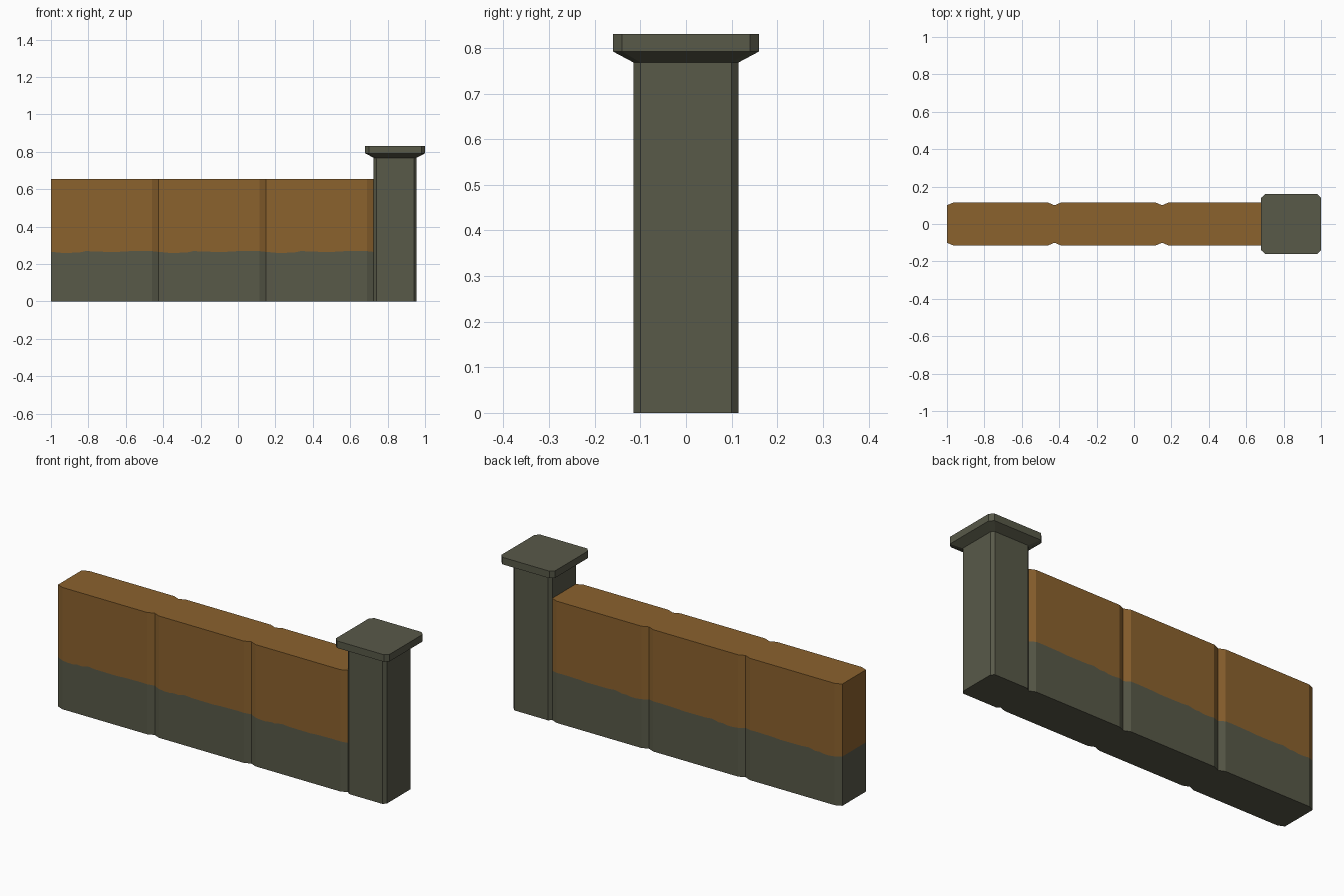
import bpy, bmesh

if "Cube" in bpy.data.objects:
    bpy.data.objects.remove(bpy.data.objects["Cube"])


def material(name, rgb):
    m = bpy.data.materials.new(name)
    m.diffuse_color = (*rgb, 1)
    m.use_nodes = True
    m.node_tree.nodes["Principled BSDF"].inputs["Base Color"].default_value = m.diffuse_color
    return m


STONE = material("grey stone", (0.098, 0.1, 0.066))
OCHRE = material("ochre render", (0.26, 0.122, 0.027))


def finish(bm, name, mats):
    bmesh.ops.recalc_face_normals(bm, faces=bm.faces)
    me = bpy.data.meshes.new(name)
    bm.to_mesh(me)
    bm.free()
    for m in mats:
        me.materials.append(m)
    ob = bpy.data.objects.new(name, me)
    bpy.context.collection.objects.link(ob)
    return ob


def skin(bm, rings):
    """Join closed rings of points with quads and cap both ends."""
    vs = [[bm.verts.new(p) for p in r] for r in rings]
    n = len(vs[0])
    for level, (a, b) in enumerate(zip(vs, vs[1:])):
        for i in range(n):
            j = (i + 1) % n
            f = bm.faces.new((a[i], a[j], b[j], b[i]))
            f.material_index = level
    bm.faces.new(vs[0][::-1]).material_index = 0
    bm.faces.new(vs[-1]).material_index = len(vs) - 2


def octagon(cx, h, c, z):
    """Square of half-width h with corners cut by c."""
    k = h - c
    pts = [(h, -k), (h, k), (k, h), (-k, h), (-h, k), (-h, -k), (-k, -h), (k, -h)]
    return [(cx + x, y, z) for x, y in pts]


# Wall: three bays with V joints, ragged colour line repeating in each bay
X0, BAY, TOP = -1.0, 0.575, 0.655
# (offset in bay, half thickness, height of colour line)
bay = [(0, .1, .265), (.035, .115, .262), (.07, .115, .258), (.1, .115, .258),
       (.125, .115, .263), (.15, .115, .261), (.19, .115, .27), (.23, .115, .266),
       (.36, .115, .265), (.4, .115, .268), (.5, .115, .27), (.54, .115, .269)]
side = [(X0 + n * BAY + dx, h, z) for n in range(3) for dx, h, z in bay]
side.append((X0 + 3 * BAY, .1, .265))
loop = [(x, -h, z) for x, h, z in side] + [(x, h, z) for x, h, z in reversed(side)]
bm = bmesh.new()
skin(bm, [[(x, y, 0) for x, y, z in loop], loop, [(x, y, TOP) for x, y, z in loop]])
finish(bm, "wall", [STONE, OCHRE])

# Pillar shaft
PX = 0.84
bm = bmesh.new()
skin(bm, [octagon(PX, .115, .015, 0), octagon(PX, .115, .015, .768)])
finish(bm, "pillar_shaft", [STONE])

# Flared pillar cap
bm = bmesh.new()
skin(bm, [octagon(PX, .115, .015, .768), octagon(PX, .16, .02, .792),
          octagon(PX, .16, .02, .83)])
cap = finish(bm, "pillar_cap", [STONE])
for p in cap.data.polygons:
    p.material_index = 0
